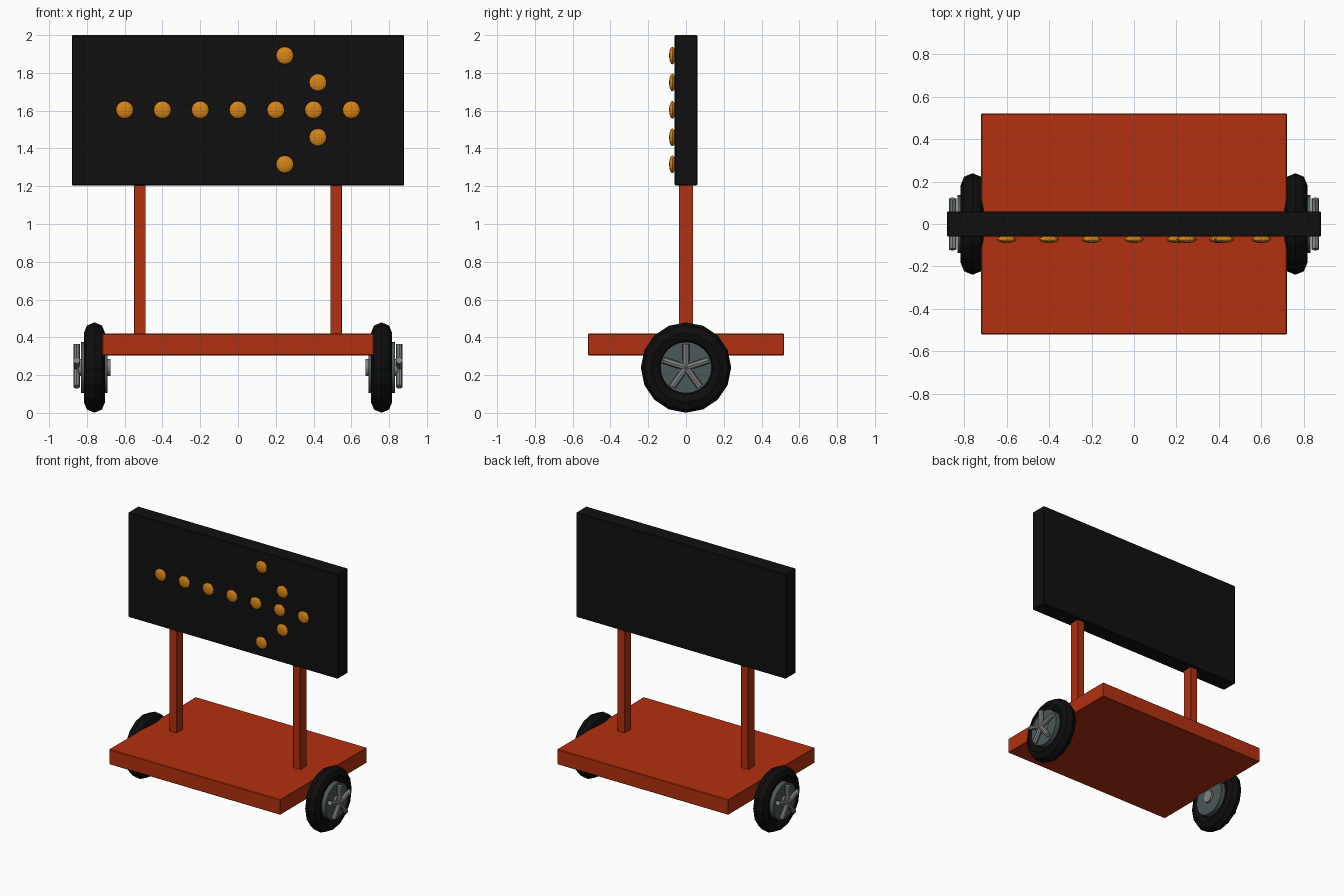
import bpy, math
from mathutils import Vector

if "Cube" in bpy.data.objects:
    bpy.data.objects.remove(bpy.data.objects["Cube"])


def material(name, r, g, b):
    m = bpy.data.materials.new(name)
    m.diffuse_color = (r, g, b, 1)
    m.use_nodes = True
    m.node_tree.nodes["Principled BSDF"].inputs["Base Color"].default_value = m.diffuse_color
    return m


ORANGE = material("safety orange", 0.45, 0.03, 0.005)
BLACK = material("panel black", 0.005, 0.005, 0.005)
RUBBER = material("tyre rubber", 0.004, 0.004, 0.004)
AMBER = material("lamp amber", 0.68, 0.23, 0.008)
STEEL = material("hub steel", 0.07, 0.10, 0.10)
GREY = material("spoke grey", 0.22, 0.23, 0.23)


def finish(name, mat):
    o = bpy.context.object
    o.name = name
    o.data.materials.append(mat)
    return o


def box(name, lo, hi, mat, bevel=0.004):
    lo, hi = Vector(lo), Vector(hi)
    bpy.ops.mesh.primitive_cube_add(size=1, location=(lo + hi) / 2)
    o = finish(name, mat)
    o.scale = hi - lo
    bpy.ops.object.transform_apply(location=False, rotation=False, scale=True)
    b = o.modifiers.new("edge", 'BEVEL')
    b.width, b.segments = bevel, 1
    return o


def rod(name, a, b, r, sides, mat, smooth=True):
    a, b = Vector(a), Vector(b)
    d = b - a
    bpy.ops.mesh.primitive_cylinder_add(vertices=sides, radius=r, depth=d.length,
                                        location=(a + b) / 2,
                                        rotation=d.to_track_quat('Z', 'Y').to_euler())
    o = finish(name, mat)
    if smooth:
        bpy.ops.object.shade_smooth_by_angle(angle=math.radians(35))
    return o


# trailer bed, posts and sign board
box("trailer_bed", (-0.72, -0.52, 0.305), (0.72, 0.52, 0.42), ORANGE)
for s, side in ((-1, "left"), (1, "right")):
    box(f"{side}_post", (s * 0.52 - 0.031, -0.038, 0.41),
        (s * 0.52 + 0.031, 0.038, 1.21), ORANGE, 0.002)
box("sign_board", (-0.88, -0.06, 1.205), (0.88, 0.06, 2.0), BLACK)

# arrow lamps: shaft row plus two head strokes
MID = 1.604
lamps = [(-0.6 + 0.2 * i, MID) for i in range(7)]
for s in (-1, 1):
    lamps += [(0.423, MID + s * 0.145), (0.248, MID + s * 0.288)]
for x, z in lamps:
    bpy.ops.mesh.primitive_uv_sphere_add(segments=16, ring_count=8, radius=0.047,
                                         location=(x, -0.072, z))
    finish("arrow_lamp", AMBER).scale = (1, 0.37, 1)

# wheels with tyre, hub disc, hub cap and five outer spokes
WZ = 0.24
for s, side in ((-1, "left"), (1, "right")):
    cx = s * 0.76
    bpy.ops.mesh.primitive_torus_add(major_segments=16, minor_segments=8,
                                     major_radius=0.183, minor_radius=0.056,
                                     location=(cx, 0, WZ),
                                     rotation=(0, math.pi / 2, 0))
    finish(f"{side}_tyre", RUBBER)
    rod(f"{side}_hub_disc", (cx - 0.07, 0, WZ), (cx + 0.07, 0, WZ), 0.136, 24, STEEL)
    rod(f"{side}_hub_cap", (cx - 0.086, 0, WZ), (cx + 0.086, 0, WZ), 0.046, 16, GREY)
    for i in range(5):
        a = math.radians(90 + 72 * i)
        x = s * 0.854
        rod(f"{side}_spoke", (x, 0, WZ),
            (x, 0.125 * math.cos(a), WZ + 0.125 * math.sin(a)), 0.018, 8, GREY, False)
